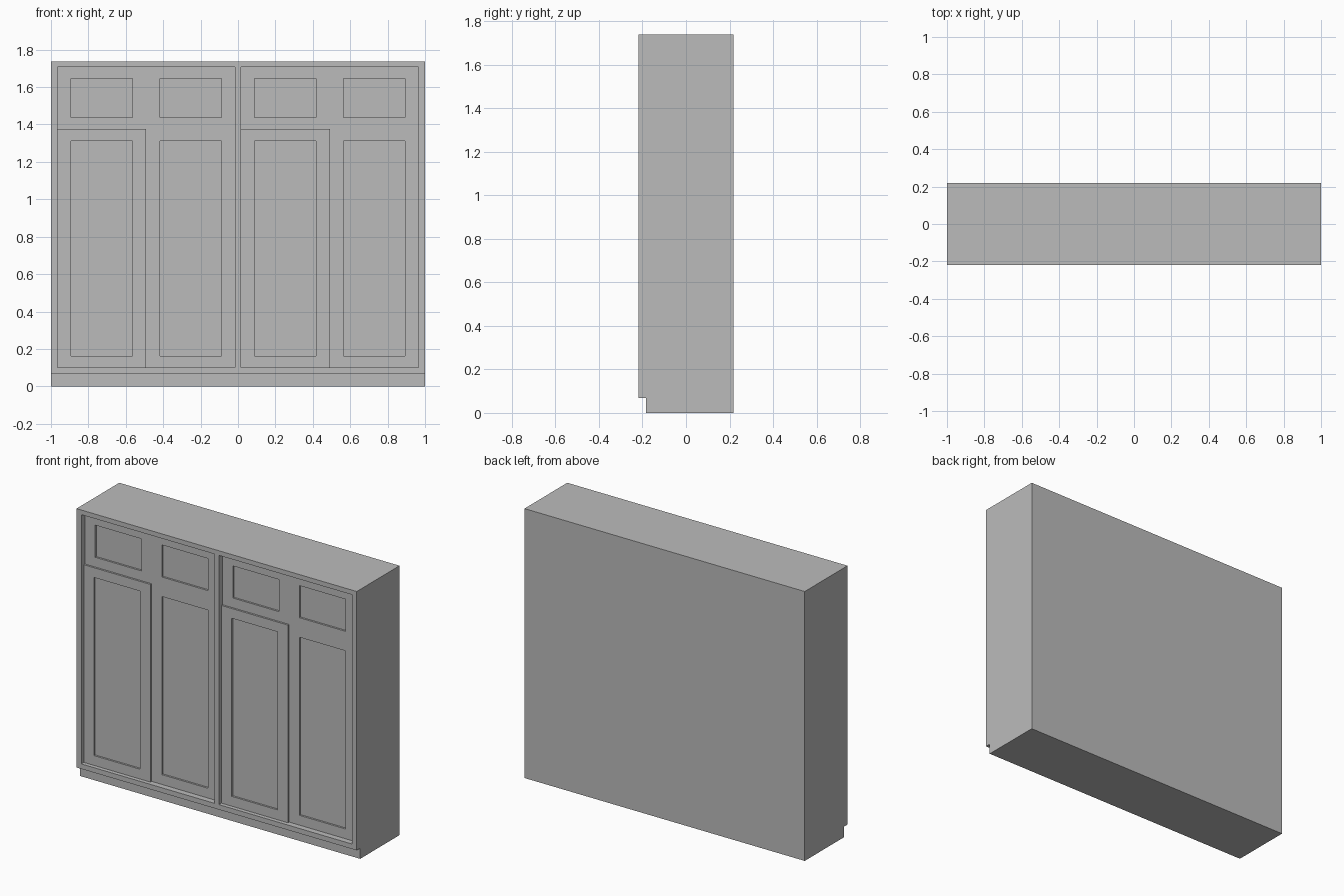
import bpy
import bmesh
from mathutils import Vector

if "Cube" in bpy.data.objects:
    bpy.data.objects.remove(bpy.data.objects["Cube"], do_unlink=True)

# One plain grey for the whole cabinet
GREY = (0.5, 0.5, 0.5, 1.0)
grey = bpy.data.materials.new("plain_grey")
grey.use_nodes = True
grey.diffuse_color = GREY
grey.node_tree.nodes["Principled BSDF"].inputs["Base Color"].default_value = GREY

HEIGHT = 1.738
FRONT, BACK = -0.218, 0.218
KICK_Y, KICK_Z = -0.183, 0.068
OPEN_Z0, OPEN_Z1, SPLIT_Z = 0.1, 1.708, 1.375
INNER, OUTER = 0.016, 0.966
OPEN_BACK = -0.16
UPPER_Y, LOWER_LEFT_Y = -0.18, -0.192
STILE, RAIL, PANEL_DEPTH = 0.073, 0.063, 0.012


def make_object(name, bm):
    bmesh.ops.recalc_face_normals(bm, faces=bm.faces)
    mesh = bpy.data.meshes.new(name)
    bm.to_mesh(mesh)
    bm.free()
    mesh.materials.append(grey)
    obj = bpy.data.objects.new(name, mesh)
    bpy.context.collection.objects.link(obj)
    return obj


def box(low, high):
    bm = bmesh.new()
    bmesh.ops.create_cube(bm, size=1)
    low, high = Vector(low), Vector(high)
    for v in bm.verts:
        v.co = (low + high) / 2 + v.co * (high - low)
    return bm


def panel_door(name, x0, x1, z0, z1, y):
    """Door slab with a recessed centre panel on its front."""
    bm = box((x0, y, z0), (x1, OPEN_BACK, z1))
    bm.normal_update()
    face = min(bm.faces, key=lambda f: f.calc_center_median().y)
    bmesh.ops.inset_region(bm, faces=[face], thickness=STILE / 2)
    mid_x, mid_z = (x0 + x1) / 2, (z0 + z1) / 2
    for v in face.verts:
        v.co.x = x0 + STILE if v.co.x < mid_x else x1 - STILE
        v.co.z = z0 + RAIL if v.co.z < mid_z else z1 - RAIL
    panel = bmesh.ops.extrude_discrete_faces(bm, faces=[face])["faces"][0]
    for v in panel.verts:
        v.co.y += PANEL_DEPTH
    return make_object(name, bm)


# Carcass: side profile with toe kick, extruded across the width
profile = [(BACK, 0), (BACK, HEIGHT), (FRONT, HEIGHT),
           (FRONT, KICK_Z), (KICK_Y, KICK_Z), (KICK_Y, 0)]
bm = bmesh.new()
side = bm.faces.new([bm.verts.new((-1, y, z)) for y, z in profile])
swept = bmesh.ops.extrude_face_region(bm, geom=[side])["geom"]
bmesh.ops.translate(bm, vec=(2, 0, 0),
                    verts=[g for g in swept if isinstance(g, bmesh.types.BMVert)])
carcass = make_object("carcass", bm)

bays = {"left_bay": (-OUTER, -INNER), "right_bay": (INNER, OUTER)}
for bay, (x0, x1) in bays.items():
    # Recessed opening behind the face frame
    cutter = make_object(bay + "_cutter",
                         box((x0, FRONT - 0.1, OPEN_Z0), (x1, OPEN_BACK, OPEN_Z1)))
    cutter.hide_render = True
    cutter.hide_set(True)
    cut = carcass.modifiers.new(bay, "BOOLEAN")
    cut.operation = "DIFFERENCE"
    cut.solver = "EXACT"
    cut.object = cutter

    # Two tall doors and two short doors; the first tall one stands proud
    mid = (x0 + x1) / 2
    for hand, a, b, y in (("first", x0, mid, LOWER_LEFT_Y),
                          ("second", mid, x1, UPPER_Y)):
        panel_door(f"{bay}_{hand}_tall_door", a, b, OPEN_Z0, SPLIT_Z, y)
        panel_door(f"{bay}_{hand}_short_door", a, b, SPLIT_Z, OPEN_Z1, UPPER_Y)

# Bake the openings and drop the cutters
bpy.context.view_layer.update()
graph = bpy.context.evaluated_depsgraph_get()
baked = bpy.data.meshes.new_from_object(carcass.evaluated_get(graph))
carcass.modifiers.clear()
carcass.data = baked
for bay in bays:
    bpy.data.objects.remove(bpy.data.objects[bay + "_cutter"], do_unlink=True)
